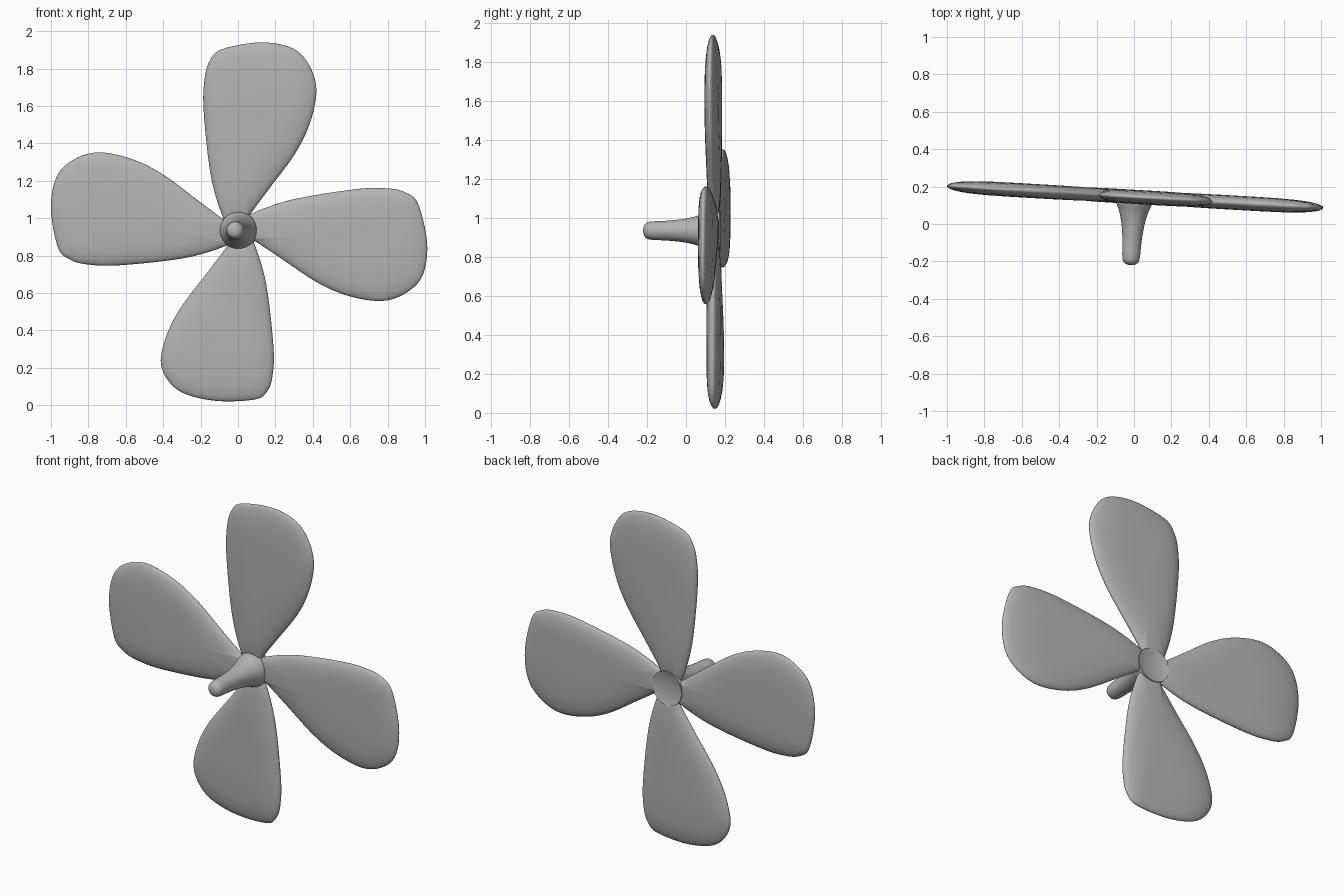
import bpy, bmesh, math
from mathutils import Matrix, Vector

cube = bpy.data.objects.get("Cube")
if cube:
    bpy.data.objects.remove(cube, do_unlink=True)

grey = bpy.data.materials.new("plain_grey")
grey.use_nodes = True
colour = (0.45, 0.45, 0.45, 1)
grey.diffuse_color = colour
grey.node_tree.nodes["Principled BSDF"].inputs["Base Color"].default_value = colour

# the whole propeller is turned slightly about the vertical
FRAME = Matrix.Translation((0.003, 0.145, 0.935)) @ Matrix.Rotation(-0.058, 4, 'Z')


def finish(bm, name, matrix, angle):
    bmesh.ops.recalc_face_normals(bm, faces=bm.faces)
    mesh = bpy.data.meshes.new(name)
    bm.to_mesh(mesh)
    bm.free()
    mesh.transform(matrix)
    mesh.materials.append(grey)
    obj = bpy.data.objects.new(name, mesh)
    bpy.context.collection.objects.link(obj)
    bpy.ops.object.select_all(action='DESELECT')
    obj.select_set(True)
    bpy.context.view_layer.objects.active = obj
    bpy.ops.object.shade_smooth_by_angle(angle=math.radians(angle))
    return obj


def smooth_path(points, steps, closed):
    """Catmull-Rom curve through the points."""
    pts = [Vector(p) for p in points]
    n = len(pts)
    pick = (lambda i: pts[i % n]) if closed else (lambda i: pts[max(0, min(i, n - 1))])
    out = []
    for i in range(n if closed else n - 1):
        a, b, c, d = (pick(i + k) for k in (-1, 0, 1, 2))
        for k in range(steps):
            t = k / steps
            out.append(0.5 * (2 * b + (c - a) * t + (2 * a - 5 * b + 4 * c - d) * t ** 2
                              + (3 * b - a - 3 * c + d) * t ** 3))
    if not closed:
        out.append(pts[-1])
    return out


def bridge(bm, a, b):
    n = len(a)
    for i in range(n):
        j = (i + 1) % n
        bm.faces.new((a[i], a[j], b[j], b[i]))


def fan(bm, ring, tip):
    for i in range(len(ring)):
        bm.faces.new((ring[i], ring[(i + 1) % len(ring)], tip))


# blade outline: sideways, outward
OUTLINE = [(-0.05, 0.04), (-0.09, 0.086), (-0.15, 0.3), (-0.187, 0.64), (-0.182, 0.81),
           (-0.155, 0.905), (-0.09, 0.968), (0.12, 1.005), (0.29, 0.973), (0.38, 0.88),
           (0.417, 0.745), (0.38, 0.567), (0.3, 0.406), (0.166, 0.225), (0.07, 0.096),
           (0.035, 0.04)]
HALF_THICKNESS = 0.038


def blade(name, degrees, shorten=0.0):
    outline = smooth_path(OUTLINE, 6, True)
    for p in outline:
        p.y -= shorten * (0.08 + 0.1 * p.x) * p.y ** 3
    centre = Vector((0.06, 0.55))
    bm = bmesh.new()
    rim = [bm.verts.new((p.x, 0, p.y)) for p in outline]
    for side in (-1, 1):
        previous = rim
        for s in (0.995, 0.98, 0.95, 0.9, 0.82, 0.7, 0.5, 0.25):
            y = side * HALF_THICKNESS * math.sqrt(1 - s ** 4)
            ring = []
            for p in outline:
                q = centre.lerp(p, s)
                ring.append(bm.verts.new((q.x, y, q.y)))
            bridge(bm, previous, ring)
            previous = ring
        fan(bm, previous, bm.verts.new((centre.x, side * HALF_THICKNESS, centre.y)))
    finish(bm, name, FRAME @ Matrix.Rotation(math.radians(degrees), 4, 'Y'), 80)


blade("top_blade", 0)
blade("left_blade", 87)
blade("bottom_blade", 180, shorten=1.0)
blade("right_blade", 270)

# flared hub with a rounded nose and a shallow dished back: depth, radius
NOSE = [(-0.364, 0.015), (-0.358, 0.03), (-0.342, 0.043), (-0.31, 0.048), (-0.24, 0.051),
        (-0.15, 0.061), (-0.08, 0.078), (-0.03, 0.097), (0.03, 0.102)]
DISH = [(0.022, 0.075), (0.017, 0.04)]
SIDES = 48
bm = bmesh.new()
rings = []
for y, r in [tuple(p) for p in smooth_path(NOSE, 4, False)] + DISH:
    angles = [math.tau * i / SIDES for i in range(SIDES)]
    rings.append([bm.verts.new((r * math.cos(a), y, r * math.sin(a))) for a in angles])
for a, b in zip(rings, rings[1:]):
    bridge(bm, a, b)
fan(bm, rings[0], bm.verts.new((0, -0.366, 0)))
fan(bm, rings[-1], bm.verts.new((0, 0.015, 0)))
finish(bm, "hub", FRAME, 50)
